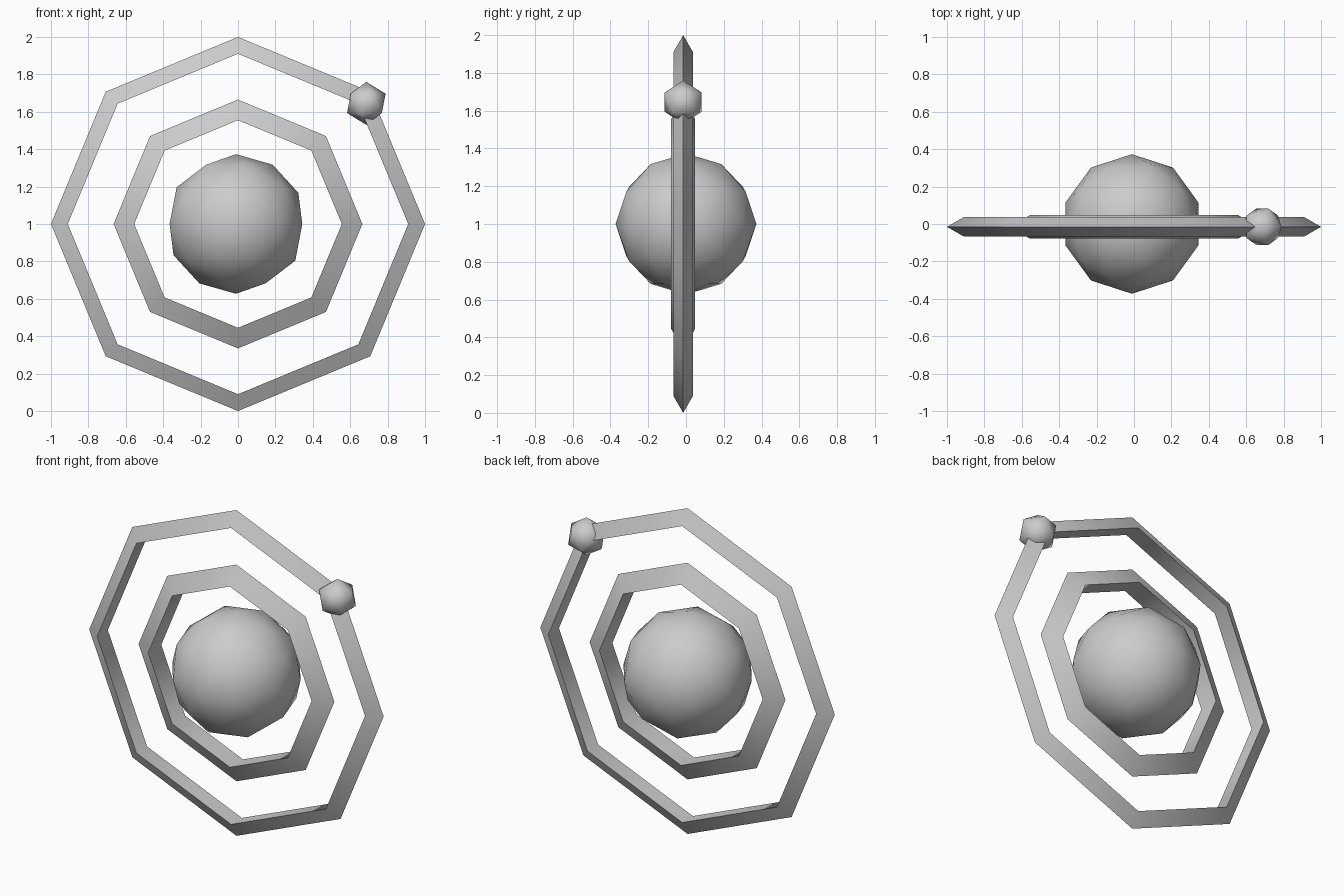
import bpy
from math import radians

if "Cube" in bpy.data.objects:
    bpy.data.objects.remove(bpy.data.objects["Cube"])


def smooth(name, angle):
    ob = bpy.context.object
    ob.name = name
    bpy.ops.object.shade_smooth_by_angle(angle=radians(angle))
    return ob


def ring(name, outer, inner):
    # octagonal ring with a triangular section, point facing outwards
    r = (outer - inner) / 1.5
    bpy.ops.mesh.primitive_torus_add(
        major_segments=8, minor_segments=3, major_radius=outer - r,
        minor_radius=r, location=(0, -0.015, 1), rotation=(radians(90), 0, 0))
    return smooth(name, 50)


def ball(name, subdivisions, radius, location):
    bpy.ops.mesh.primitive_ico_sphere_add(
        subdivisions=subdivisions, radius=radius, location=location)
    return smooth(name, 60)


# Two concentric rings
ring("outer_ring", 1.0, 0.91)
ring("inner_ring", 0.665, 0.555)

# Central ball and the small bead on the outer ring
ball("core_ball", 2, 0.373, (-0.011, 0, 1))
ball("ring_bead", 1, 0.115, (0.686, -0.015, 1.645))
